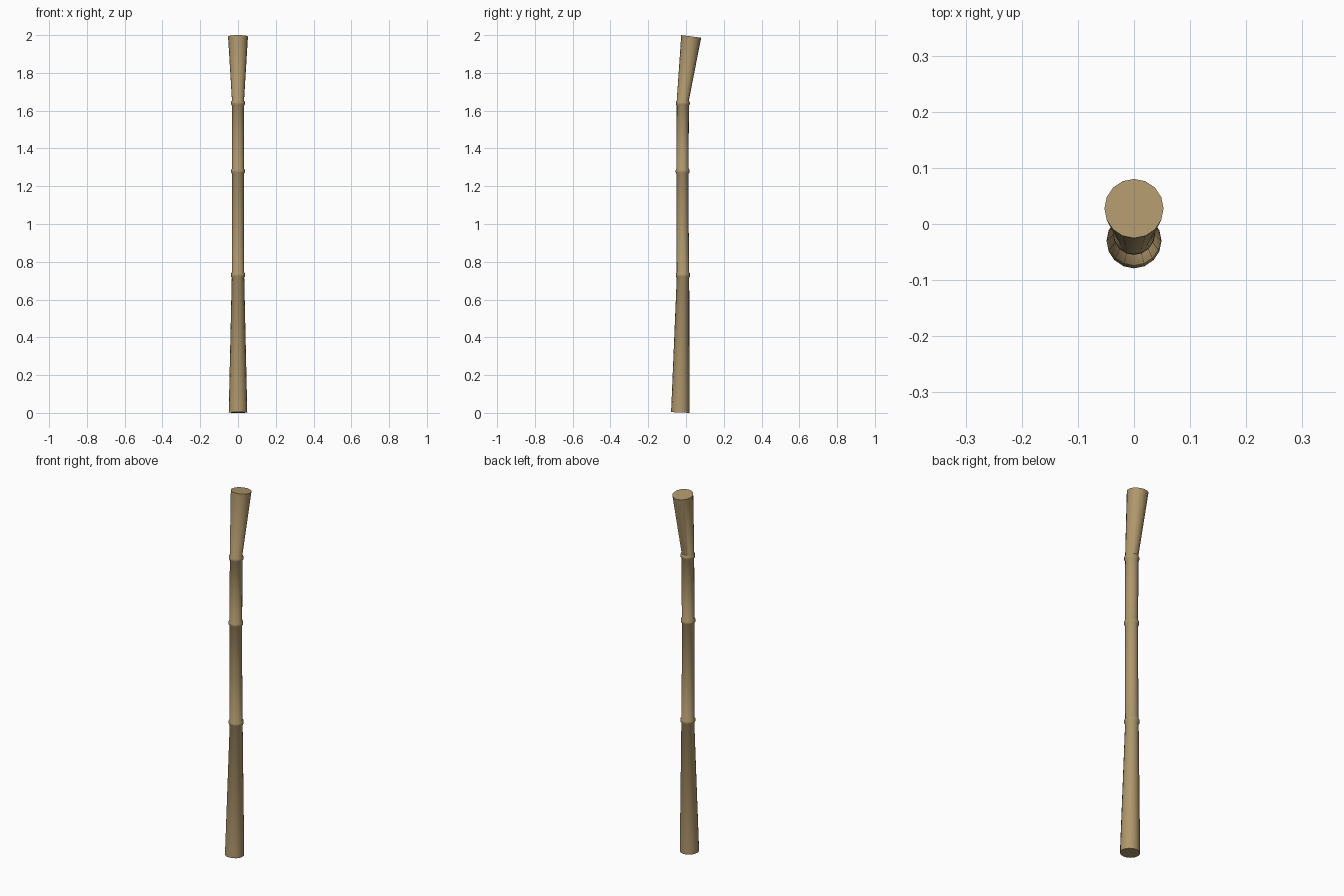
import bpy, bmesh, math
from mathutils import Vector

if "Cube" in bpy.data.objects:
    bpy.data.objects.remove(bpy.data.objects["Cube"])

SIDES = 16
wood = bpy.data.materials.new("tan_wood")
wood.diffuse_color = (0.43, 0.31, 0.15, 1)
wood.use_nodes = True
wood.node_tree.nodes["Principled BSDF"].inputs["Base Color"].default_value = wood.diffuse_color

# Stations along the staff: height, y centre, radius, tilt (rise toward the front)
stations = [(0.002, -0.030, 0.049, 0.04), (0.05, -0.029, 0.048, 0.0)]


def knot(z, y, r, tilt=0.0):
    """Thin raised ring between two stalk sections."""
    for dz, dr in ((-0.014, 0), (-0.006, 0.005), (0.006, 0.005), (0.014, 0)):
        stations.append((z + dz, y, r + dr, tilt))


knot(0.73, -0.016, 0.033)
stations.append((1.0, -0.018, 0.032, 0.0))
knot(1.28, -0.018, 0.032)
knot(1.64, -0.017, 0.032, 0.02)
stations.append((1.993, 0.0275, 0.0527, 0.13))

# Staff body: loft of rings with capped ends
bm = bmesh.new()
rings = []
for z, y, r, tilt in stations:
    ring = []
    for i in range(SIDES):
        a = 2 * math.pi * i / SIDES
        dy = r * math.sin(a)
        ring.append(bm.verts.new(Vector((r * math.cos(a), y + dy, z - tilt * dy))))
    rings.append(ring)
for lo, hi in zip(rings, rings[1:]):
    for i in range(SIDES):
        j = (i + 1) % SIDES
        bm.faces.new((lo[i], lo[j], hi[j], hi[i]))
bm.faces.new(rings[0][::-1])
bm.faces.new(rings[-1])
bmesh.ops.recalc_face_normals(bm, faces=bm.faces[:])

mesh = bpy.data.meshes.new("staff")
bm.to_mesh(mesh)
bm.free()
mesh.materials.append(wood)
staff = bpy.data.objects.new("staff", mesh)
bpy.context.collection.objects.link(staff)
bpy.context.view_layer.objects.active = staff
staff.select_set(True)
bpy.ops.object.shade_smooth_by_angle(angle=math.radians(40))
